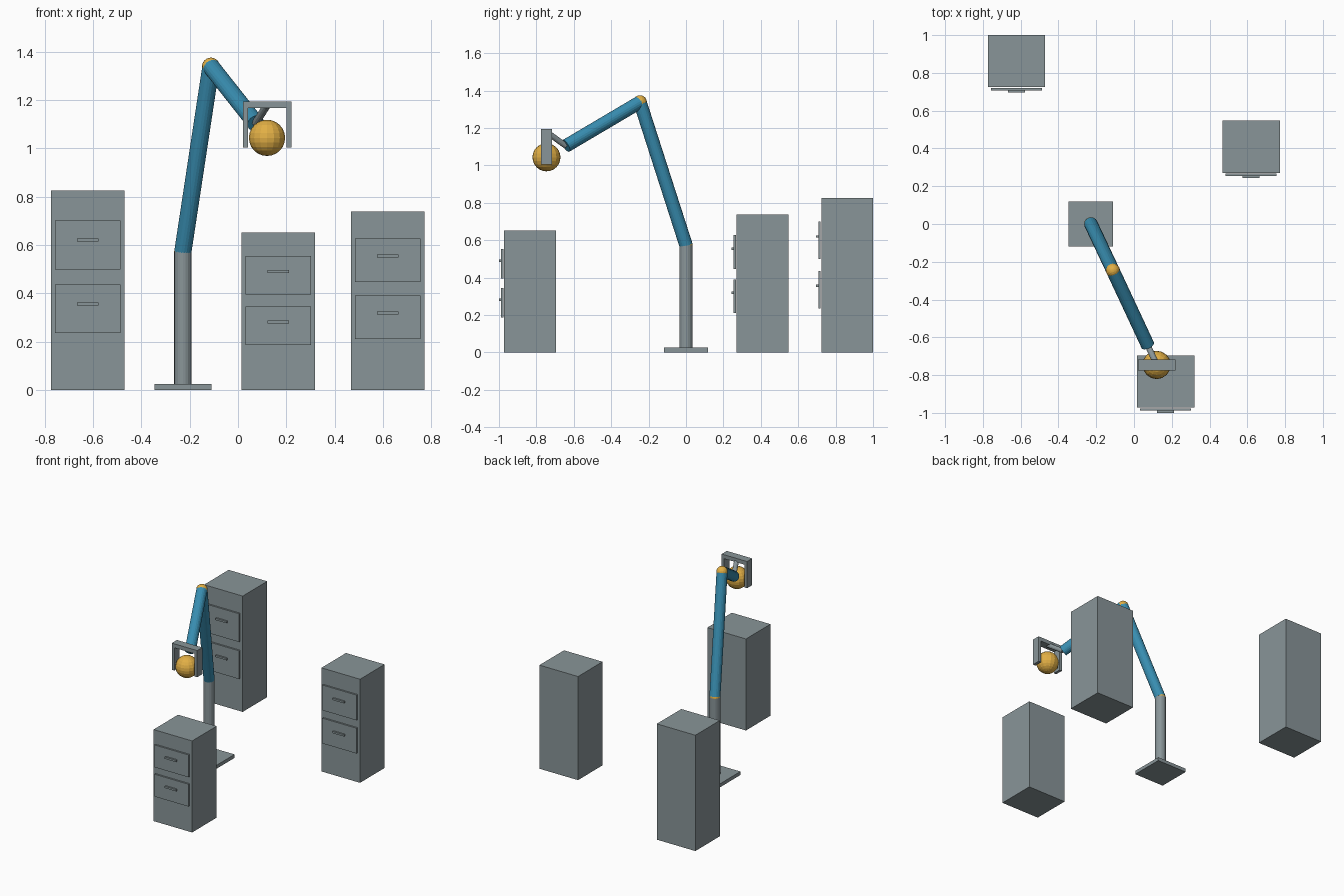
import bpy
from mathutils import Vector

if "Cube" in bpy.data.objects:
    bpy.data.objects.remove(bpy.data.objects["Cube"])


def material(name, rgb):
    m = bpy.data.materials.new(name)
    m.diffuse_color = (*rgb, 1)
    m.use_nodes = True
    m.node_tree.nodes["Principled BSDF"].inputs["Base Color"].default_value = m.diffuse_color
    return m


GREY = material("steel grey", (0.25, 0.30, 0.315))
BLUE = material("arm blue", (0.04, 0.27, 0.44))
YELLOW = material("joint yellow", (0.76, 0.43, 0.06))


def finish(name, mat):
    ob = bpy.context.object
    ob.name = name
    ob.data.materials.append(mat)
    return ob


def box(name, centre, size, mat=GREY):
    bpy.ops.mesh.primitive_cube_add(size=1, location=centre)
    ob = finish(name, mat)
    ob.scale = size
    return ob


def rod(name, start, end, radius, mat, sides=20):
    a, b = Vector(start), Vector(end)
    bpy.ops.mesh.primitive_cylinder_add(vertices=sides, radius=radius,
                                        depth=(b - a).length, location=(a + b) / 2)
    ob = finish(name, mat)
    ob.rotation_euler = (b - a).to_track_quat('Z', 'Y').to_euler()
    return ob


def ball(name, centre, radius):
    bpy.ops.mesh.primitive_uv_sphere_add(segments=16, ring_count=12,
                                         radius=radius, location=centre)
    return finish(name, YELLOW)


# Filing cabinets: body, two drawer fronts standing slightly proud, handles
W, D = 0.304, 0.276
CABINETS = {"left": (-0.622, 0.724, 0.825),
            "front": (0.167, -0.972, 0.652),
            "right": (0.62, 0.271, 0.738)}
for label, (x, front, h) in CABINETS.items():
    box(f"{label}_cabinet_body", (x, front + D / 2, h / 2), (W, D, h))
    for level, f in (("lower", 0.407), ("upper", 0.727)):
        box(f"{label}_{level}_drawer", (x, front - 0.010, f * h), (0.27, 0.012, 0.244 * h))
        box(f"{label}_{level}_handle", (x, front - 0.022, (f + 0.024) * h),
            (0.09, 0.012, 0.013))

# Arm joints
SHOULDER = (-0.228, 0, 0.573)
ELBOW = (-0.112, -0.246, 1.338)
WRIST = (0.073, -0.642, 1.104)
GRIP = (0.12, -0.745, 1.178)
R = 0.036

# Stand
box("base_plate", (-0.228, 0, 0.0125), (0.236, 0.236, 0.025))
rod("column", (-0.228, 0, 0.02), SHOULDER, R, GREY)

# Jointed arm
rod("upper_arm", SHOULDER, ELBOW, R, BLUE)
rod("forearm", ELBOW, WRIST, R, BLUE)
ball("shoulder_joint", SHOULDER, R)
ball("elbow_joint", ELBOW, R + 0.001)
rod("wrist_rod", WRIST, GRIP, 0.016, GREY, 12)

# Gripper bracket and held ball
box("gripper_bar", (0.121, -0.746, 1.18), (0.2, 0.058, 0.028))
for side, s in (("left", -1), ("right", 1)):
    box(f"gripper_{side}_finger", (0.121 + s * 0.09, -0.746, 1.092), (0.02, 0.058, 0.176))
ball("held_ball", (0.12, -0.746, 1.043), 0.075)
